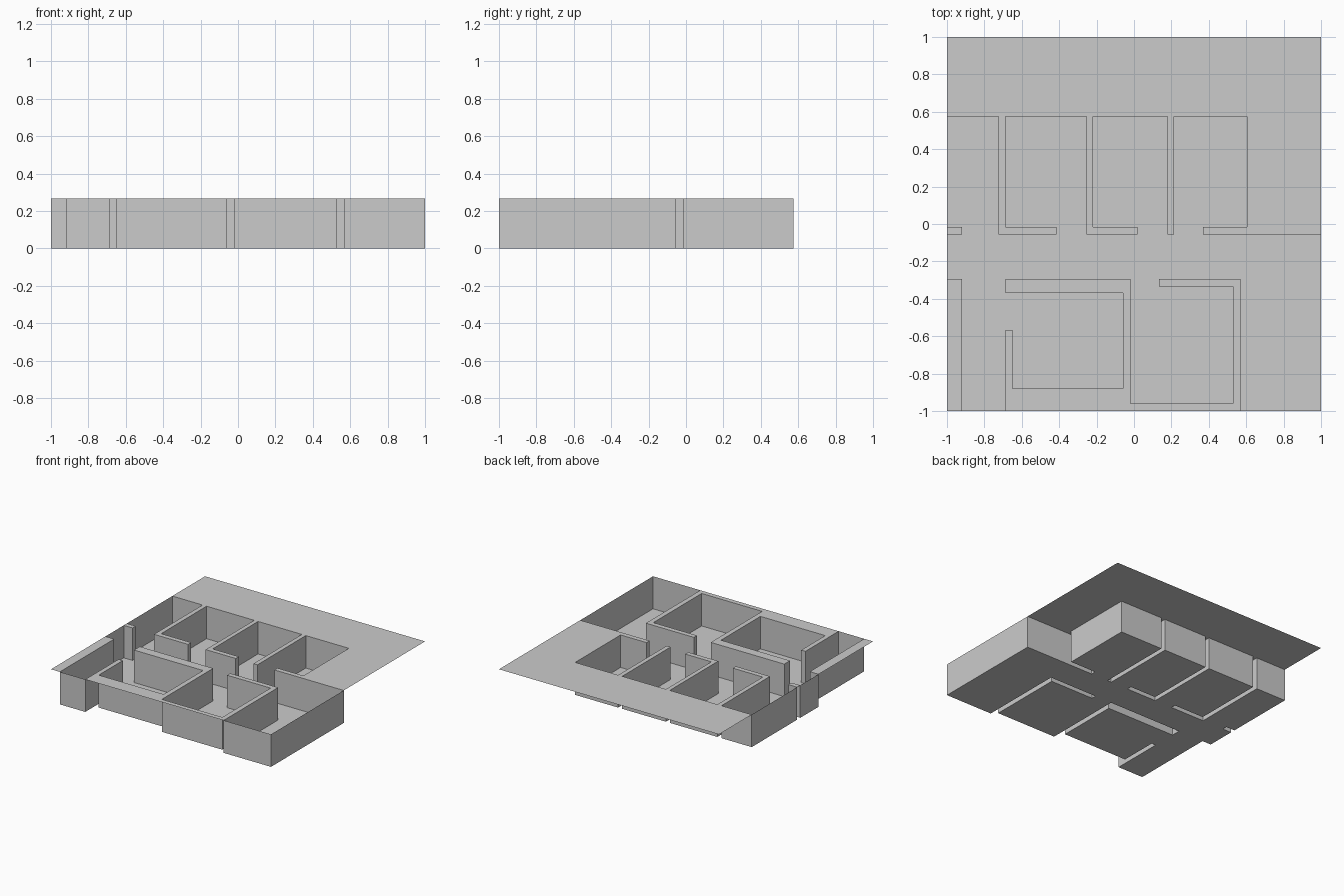
import bpy, bmesh

if "Cube" in bpy.data.objects:
    bpy.data.objects.remove(bpy.data.objects["Cube"])

H = 0.267  # wall height

# Raised areas of the plan: (x0, y0, x1, y1)
RAISED = [
    (-1, 0.575, 1, 1), (0.605, -0.055, 1, 1),                      # outer deck
    (-1, -0.055, -0.92, -0.015),                                   # left stub
    (-0.725, -0.055, -0.688, 0.575), (-0.725, -0.055, -0.415, -0.015),
    (-0.255, -0.055, -0.22, 0.575), (-0.255, -0.055, 0.018, -0.015),
    (0.178, -0.055, 0.214, 0.575), (0.37, -0.055, 1, -0.015),
    (-1, -1, -0.92, -0.293),                                       # lower left wall
    (-0.688, -0.368, -0.02, -0.293), (-0.06, -1, -0.02, -0.293),   # lower middle room
    (-0.688, -1, -0.65, -0.567), (-0.688, -1, -0.02, -0.88),
    (0.134, -0.333, 0.57, -0.293), (0.53, -1, 0.57, -0.293),       # lower right room
    (-0.02, -1, 0.57, -0.96),
]

xs = sorted({v for r in RAISED for v in (r[0], r[2])})
ys = sorted({v for r in RAISED for v in (r[1], r[3])})


def raised(i, j):
    """True for raised cells and for everything outside the plan."""
    if not (0 <= i < len(xs) - 1 and 0 <= j < len(ys) - 1):
        return True
    x, y = (xs[i] + xs[i + 1]) / 2, (ys[j] + ys[j + 1]) / 2
    return any(a < x < c and b < y < d for a, b, c, d in RAISED)


def make_part(name, quads):
    bm = bmesh.new()
    for q in quads:
        bm.faces.new([bm.verts.new(p) for p in q])
    bmesh.ops.remove_doubles(bm, verts=bm.verts, dist=1e-5)
    me = bpy.data.meshes.new(name)
    bm.to_mesh(me)
    bm.free()
    bpy.context.collection.objects.link(bpy.data.objects.new(name, me))


floor, tops, faces = [], [], []
for i in range(len(xs) - 1):
    for j in range(len(ys) - 1):
        x0, x1, y0, y1 = xs[i], xs[i + 1], ys[j], ys[j + 1]
        corners = [(x0, y0), (x1, y0), (x1, y1), (x0, y1)]
        if raised(i, j):
            tops.append([(x, y, H) for x, y in corners])
            continue
        floor.append([(x, y, 0) for x, y in corners])
        # Upright face wherever a floor cell meets a raised cell or the border
        for k, (di, dj) in enumerate([(0, -1), (1, 0), (0, 1), (-1, 0)]):
            if raised(i + di, j + dj):
                a, b = corners[k], corners[(k + 1) % 4]
                faces.append([(*b, 0), (*a, 0), (*a, H), (*b, H)])

make_part("room_floors", floor)
make_part("wall_tops_and_deck", tops)
make_part("wall_faces", faces)
